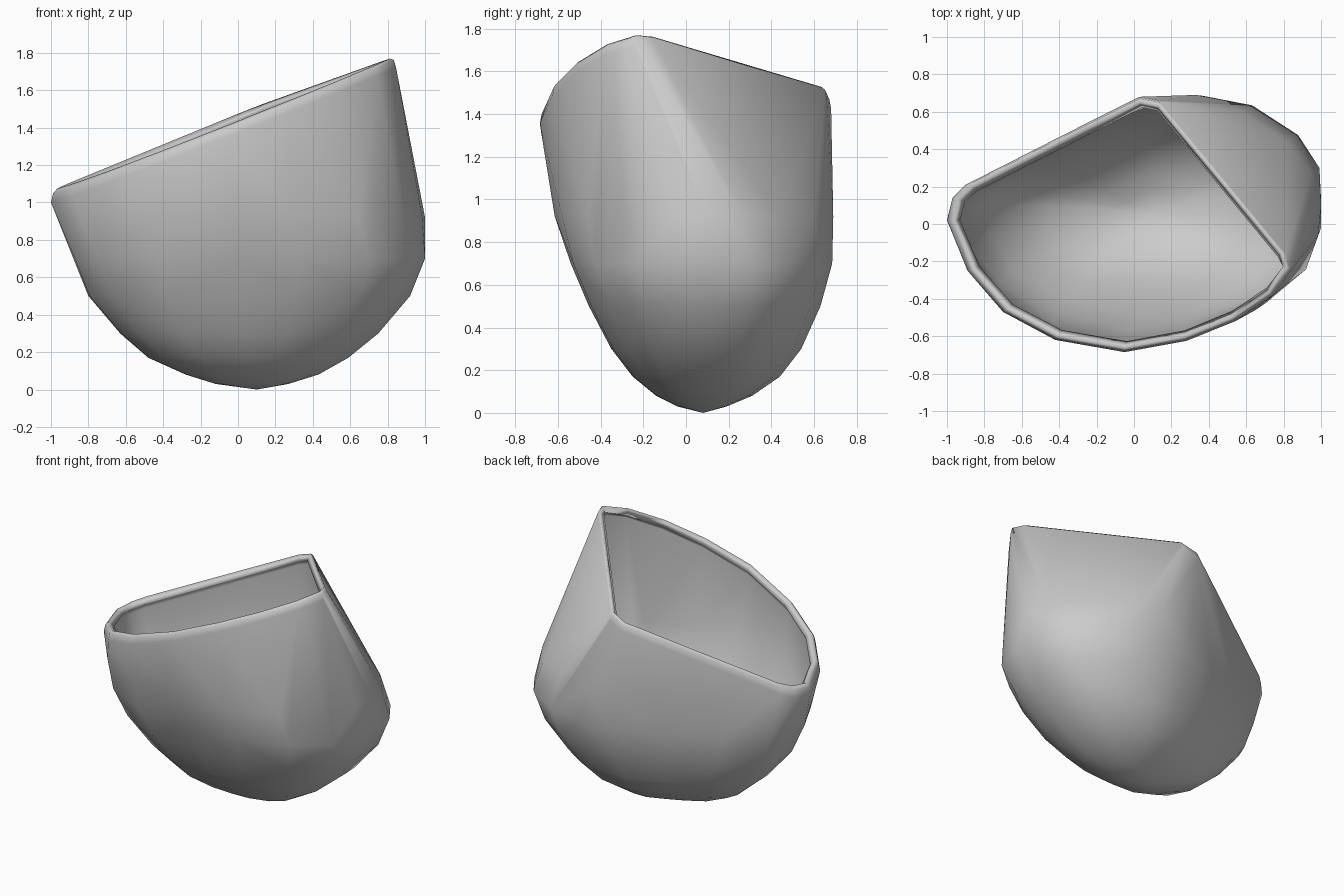
import bpy, bmesh

if "Cube" in bpy.data.objects:
    bpy.data.objects.remove(bpy.data.objects["Cube"])

# Opening outline seen from above (rounded-triangle rim lying in a tilted plane)
rim = [(-1, .02), (-.97, .14), (-.9, .21), (-.3, .515), (.03, .68), (.14, .66),
       (.33, .43), (.51, .21), (.69, -.01), (.82, -.16), (.845, -.24), (.745, -.38),
       (.54, -.52), (.28, -.625), (-.05, -.685), (-.42, -.62), (-.7, -.47), (-.89, -.25)]
# Widest horizontal section of the body
belly = [(-.96, .05), (-.88, .19), (-.6, .35), (-.25, .53), (.08, .68), (.33, .69),
         (.58, .6), (.82, .44), (.95, .27), (1, .1), (.985, -.06), (.87, -.28),
         (.65, -.46), (.3, -.58), (-.02, -.615), (-.45, -.56), (-.77, -.38), (-.92, -.14)]
# Lower sections: z, x min, x max, y min, y max
levels = [(.70, -.88, 1.0, -.54, .685), (.50, -.80, .92, -.455, .63),
          (.30, -.63, .75, -.35, .54), (.17, -.48, .59, -.25, .44),
          (.08, -.28, .43, -.14, .31), (.03, -.12, .27, -.04, .19)]


def section(z, x0, x1, y0, y1):
    """Belly outline fitted to new limits, with slightly fuller diagonals."""
    pts = []
    for x, y in belly:
        u, v = (x - .02) / .98, (y - .0375) / .6525
        k = 1 + .13 * abs(u * v)
        u, v = max(-1, min(1, u * k)), max(-1, min(1, v * k))
        pts.append(((x0 + x1 + u * (x1 - x0)) / 2, (y0 + y1 + v * (y1 - y0)) / 2, z))
    return pts


def opening(scale, drop):
    pts = [(-.05 + (x + .05) * scale, (y + .03) * scale - .03) for x, y in rim]
    return [(x, y, 1.455 + .395 * x + .03 * y - drop) for x, y in pts]


# Rounded outer lip, belly, lower sections and tip, wrapped in one taut skin
bm = bmesh.new()
lip = [bm.verts.new(p) for p in opening(.965, 0)]
rings = [opening(.987, .015), opening(1, .06), [(x, y, .92) for x, y in belly]]
rings += [section(*lv) for lv in levels] + [[(.1, .08, 0)]]
for ring in rings:
    for p in ring:
        bm.verts.new(p)
bmesh.ops.convex_hull(bm, input=bm.verts)
# Open the top and remove points the skin did not use
lip = set(lip)
bmesh.ops.delete(bm, geom=[f for f in bm.faces if all(v in lip for v in f.verts)],
                 context='FACES')
bmesh.ops.delete(bm, geom=[v for v in bm.verts if not v.link_faces], context='VERTS')
bmesh.ops.recalc_face_normals(bm, faces=bm.faces)
low = min(bm.faces, key=lambda f: f.calc_center_median().z)
if low.normal.z > 0:
    bmesh.ops.reverse_faces(bm, faces=bm.faces)

me = bpy.data.meshes.new("cup_shell")
bm.to_mesh(me)
bm.free()
cup = bpy.data.objects.new("cup_shell", me)
bpy.context.collection.objects.link(cup)

# Wall thickness
sol = cup.modifiers.new("wall", 'SOLIDIFY')
sol.thickness = .05
sol.offset = -1

bpy.context.view_layer.objects.active = cup
cup.select_set(True)
bpy.ops.object.shade_smooth_by_angle(angle=1.2)
